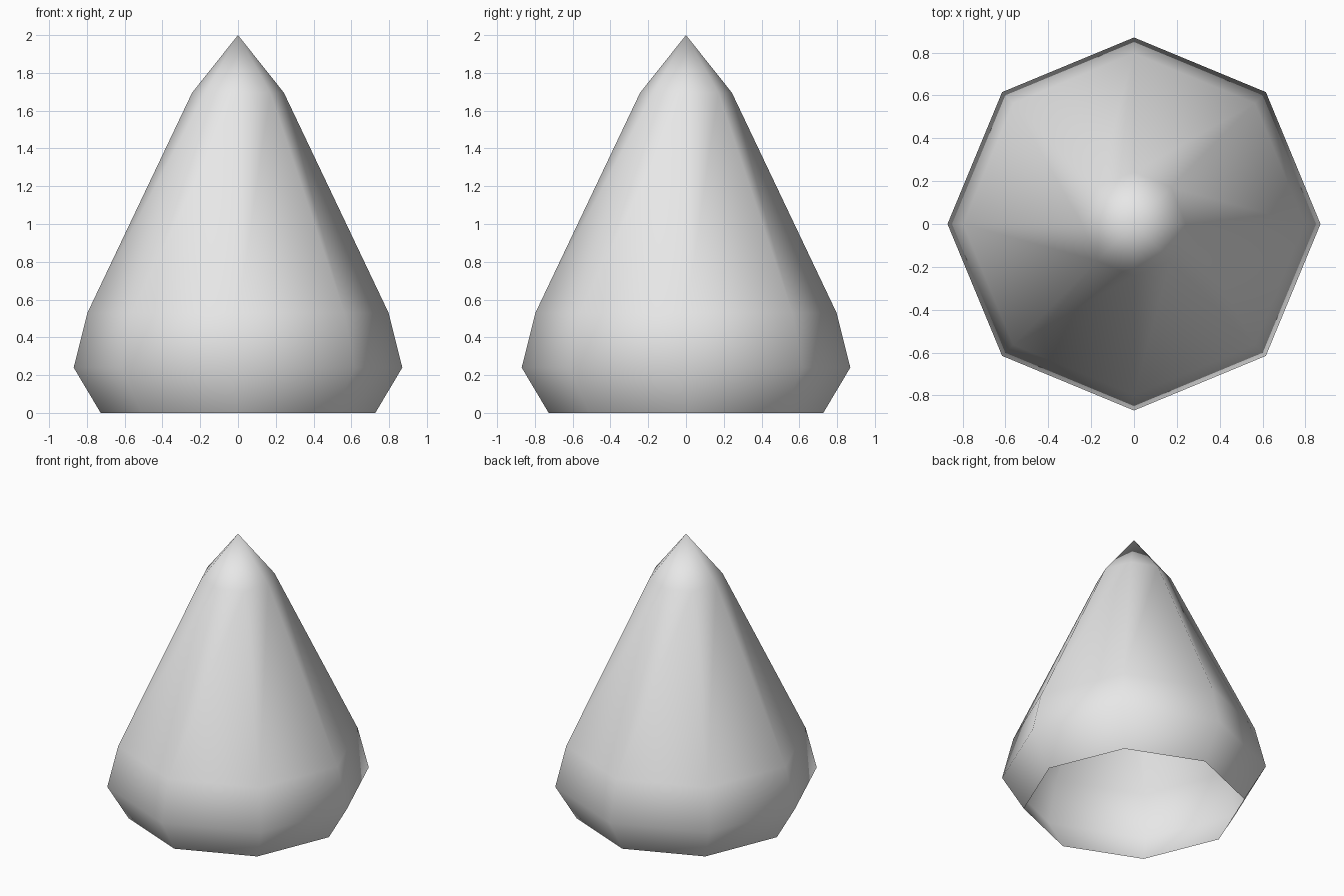
import bpy, bmesh
from math import cos, sin, tau

if "Cube" in bpy.data.objects:
    bpy.data.objects.remove(bpy.data.objects["Cube"], do_unlink=True)

# Plain grey material
grey = bpy.data.materials.new("light_grey")
grey.use_nodes = True
grey.diffuse_color = (0.8, 0.8, 0.8, 1)
grey.node_tree.nodes["Principled BSDF"].inputs["Base Color"].default_value = (0.8, 0.8, 0.8, 1)

# Eight-sided pointed shell, open underneath: (radius, height) of each ring
SIDES = 8
PROFILE = [(0.727, 0), (0.87, 0.24), (0.797, 0.53), (0.243, 1.695)]
TIP = 2.0

bm = bmesh.new()
rings = [[bm.verts.new((r * cos(tau * i / SIDES), r * sin(tau * i / SIDES), z))
          for i in range(SIDES)] for r, z in PROFILE]
tip = bm.verts.new((0, 0, TIP))
for i in range(SIDES):
    j = (i + 1) % SIDES
    for low, high in zip(rings, rings[1:]):
        bm.faces.new((low[i], low[j], high[j], high[i]))
    bm.faces.new((rings[-1][i], rings[-1][j], tip))
for face in bm.faces:
    face.smooth = True

mesh = bpy.data.meshes.new("pointed_shell")
bm.to_mesh(mesh)
bm.free()
mesh.materials.append(grey)
shell = bpy.data.objects.new("pointed_shell", mesh)
bpy.context.collection.objects.link(shell)
